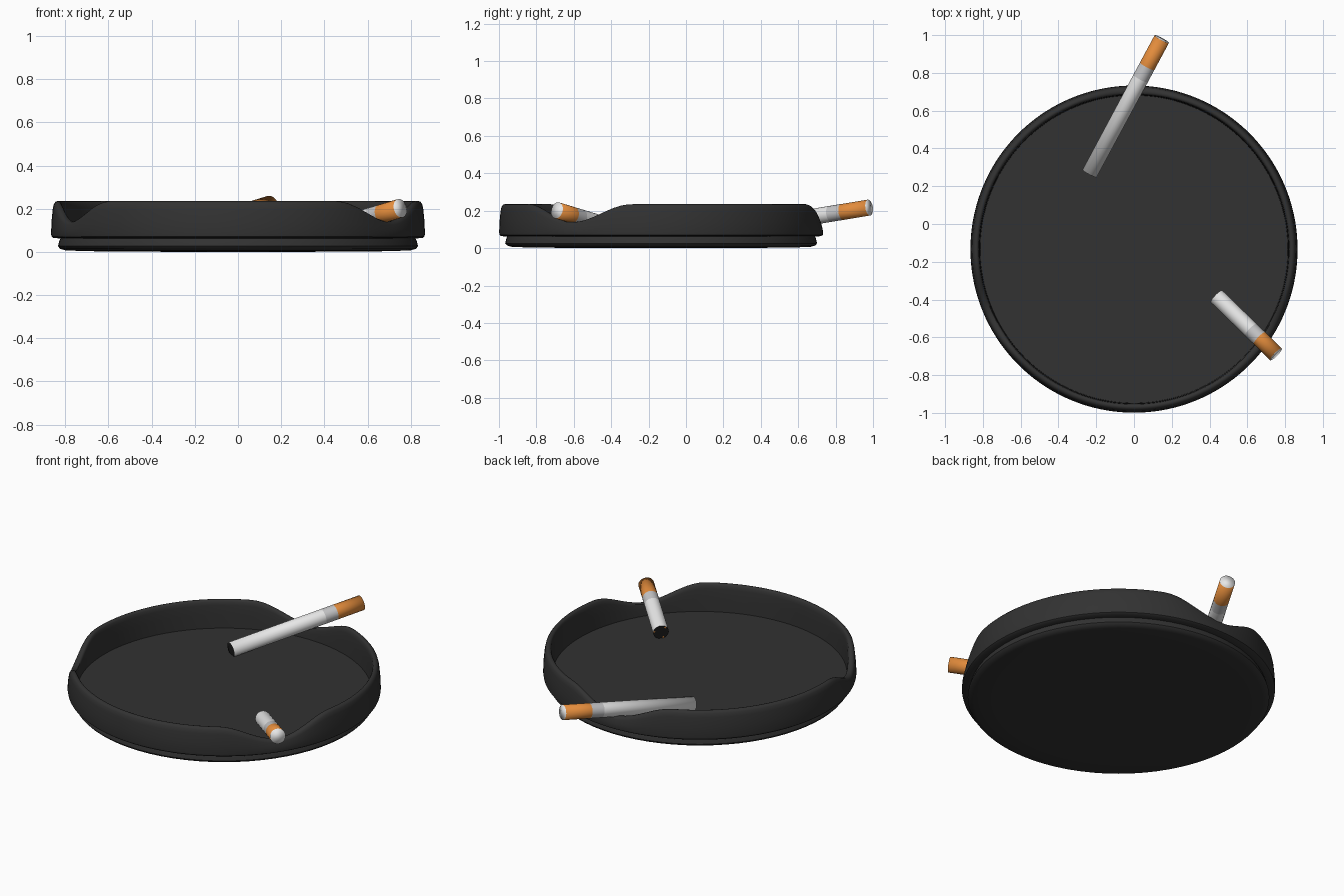
import bpy, bmesh, math
from mathutils import Vector

cube = bpy.data.objects.get("Cube")
if cube:
    bpy.data.objects.remove(cube)


def material(name, rgb, rough=0.6):
    m = bpy.data.materials.new(name)
    m.use_nodes = True
    m.diffuse_color = (*rgb, 1)
    bsdf = m.node_tree.nodes["Principled BSDF"]
    bsdf.inputs["Base Color"].default_value = (*rgb, 1)
    bsdf.inputs["Roughness"].default_value = rough
    return m


charcoal = material("charcoal", (0.032, 0.032, 0.032))
paper = material("white paper", (0.8, 0.8, 0.8))
band = material("grey band", (0.55, 0.55, 0.56))
filter_tan = material("orange filter", (0.76, 0.26, 0.045))
ash = material("black ash", (0.012, 0.012, 0.012))


def finish(bm, name, mats):
    bmesh.ops.recalc_face_normals(bm, faces=bm.faces)
    for f in bm.faces:
        f.smooth = True
    mesh = bpy.data.meshes.new(name)
    bm.to_mesh(mesh)
    bm.free()
    for m in mats:
        mesh.materials.append(m)
    ob = bpy.data.objects.new(name, mesh)
    bpy.context.collection.objects.link(ob)
    return ob


def loft(bm, rings):
    """Skin a list of vertex rings; returns one list of faces per step."""
    steps = []
    for a, b in zip(rings, rings[1:]):
        n = len(a)
        steps.append([bm.faces.new((a[i], a[(i + 1) % n], b[(i + 1) % n], b[i]))
                      for i in range(n)])
    return steps


def sharpen(ob, degrees):
    bpy.ops.object.select_all(action='DESELECT')
    ob.select_set(True)
    bpy.context.view_layer.objects.active = ob
    bpy.ops.object.shade_smooth_by_angle(angle=math.radians(degrees))


# Tray: revolved profile whose rim dips at three rests
CENTRE_Y = -0.133
RIM_Z, FLOOR_Z = 0.235, 0.068
RESTS = [(91, 24), (204, 21), (326, 23.5)]     # angle, half width in degrees


def dip(angle):
    total = 0
    for mid, half in RESTS:
        d = abs((angle - mid + 180) % 360 - 180)
        if d < half:
            total += 0.095 * (0.5 + 0.5 * math.cos(math.pi * d / half))
    return total


def revolve(name, profile, segments):
    bm = bmesh.new()
    rings = []
    for r, z in profile:
        ring = []
        for i in range(segments):
            deg = 360 * i / segments
            a = math.radians(deg)
            k = max(0, (z - FLOOR_Z) / (RIM_Z - FLOOR_Z))
            ring.append(bm.verts.new((r * math.cos(a), CENTRE_Y + r * math.sin(a),
                                      z - k * dip(deg))))
        rings.append(ring)
    loft(bm, rings)
    bm.faces.new(rings[0])
    bm.faces.new(rings[-1])
    ob = finish(bm, name, [charcoal])
    sharpen(ob, 40)
    return ob


revolve("tray_bowl", [(0.82, 0.062), (0.855, 0.064), (0.864, 0.071), (0.866, 0.085),
                      (0.864, 0.14), (0.858, 0.2), (0.853, 0.222), (0.845, 0.232),
                      (0.836, 0.235), (0.828, 0.233), (0.822, 0.225), (0.819, 0.205),
                      (0.816, 0.15), (0.814, FLOOR_Z)], 144)

# Foot under the bowl, with a slightly domed underside
revolve("tray_foot", [(0.3, 0.0), (0.7, 0.003), (0.8, 0.007), (0.824, 0.014),
                      (0.834, 0.026), (0.828, 0.05), (0.822, 0.064)], 72)


# Cigarettes: tube with paper, band and filter sections, ash at the inner end
def cigarette(name, start, end, filter_len, band_len, radius=0.043, sides=24, ember=False):
    start, end = Vector(start), Vector(end)
    axis = end - start
    length = axis.length
    turn = axis.to_track_quat('Z', 'Y')
    bm = bmesh.new()

    def ring(h, r):
        return [bm.verts.new(start + turn @ Vector((r * math.cos(t), r * math.sin(t), h)))
                for t in (2 * math.pi * i / sides for i in range(sides))]

    cuts = [0, length - filter_len - band_len, length - filter_len, length]
    rings = [ring(0, radius * 0.75)] + [ring(h, radius) for h in cuts]
    for mat, faces in zip((3, 0, 1, 2), loft(bm, rings)):
        for i, f in enumerate(faces):
            f.material_index = mat
            if ember and mat == 3:
                # a few glowing specks, and a crisp edge round the burnt end
                f.edges[0].smooth = False
                for e in f.edges:
                    if all(v in rings[1] for v in e.verts):
                        e.smooth = False
                if i % 8 == 0:
                    f.material_index = 2
    bm.faces.new(rings[0]).material_index = 3
    bm.faces.new(rings[-1]).material_index = 0
    return finish(bm, name, [paper, band, filter_tan, ash])


cigarette("long_cigarette", (-0.235, 0.268, 0.1), (0.147, 0.979, 0.217), 0.165, 0.075)
cigarette("short_cigarette", (0.437, -0.383, 0.109), (0.752, -0.69, 0.202), 0.125, 0.065,
          radius=0.044, ember=True)
